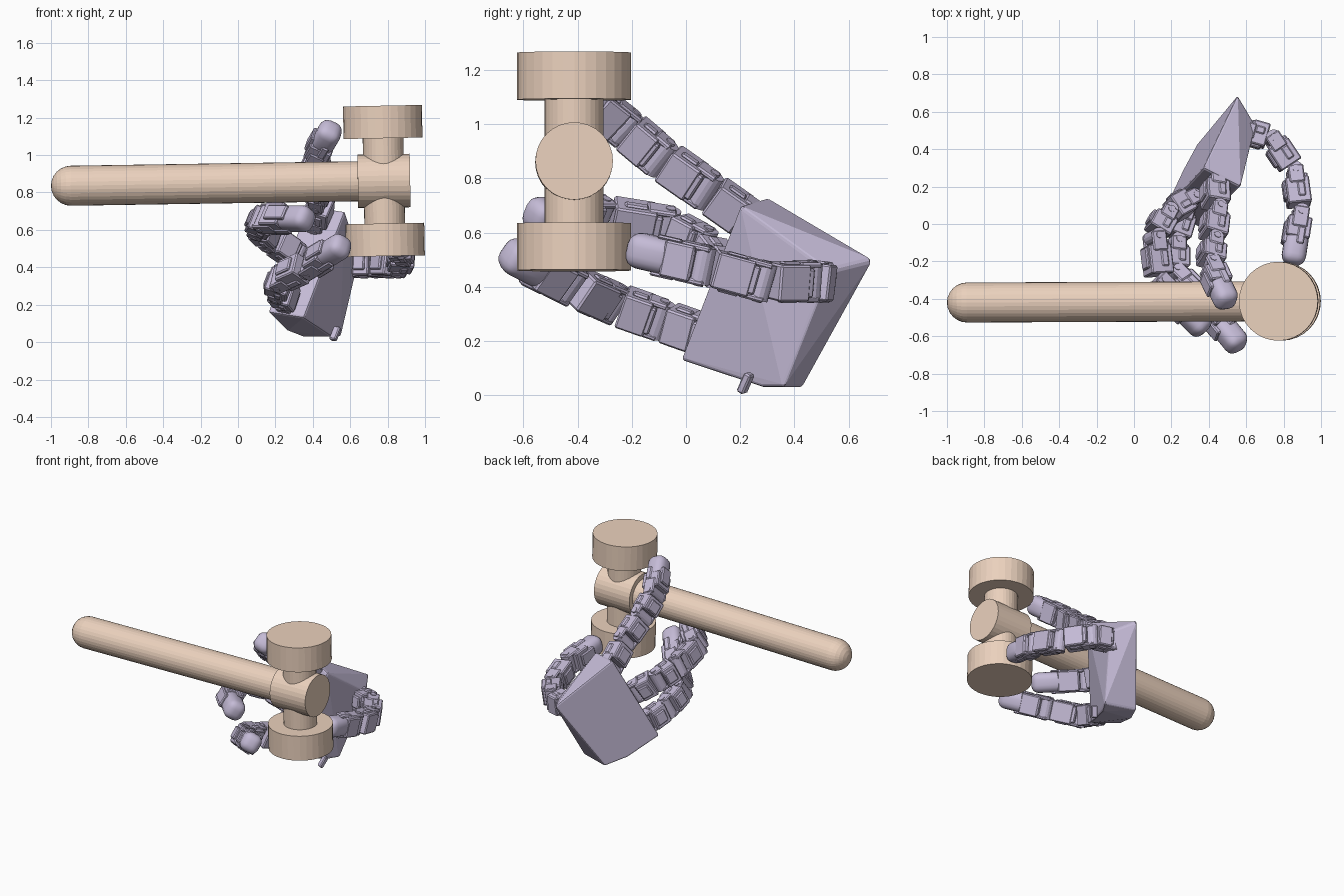
import bpy, bmesh
from math import sin, cos, pi
from mathutils import Vector, Matrix

if "Cube" in bpy.data.objects:
    bpy.data.objects.remove(bpy.data.objects["Cube"])


def material(name, rgb):
    m = bpy.data.materials.new(name)
    m.diffuse_color = (*rgb, 1)
    m.use_nodes = True
    m.node_tree.nodes["Principled BSDF"].inputs["Base Color"].default_value = m.diffuse_color
    return m


WOOD = material("wood", (0.83, 0.64, 0.51))
SHELL = material("shell", (0.56, 0.50, 0.68))


def finish(bm, name, mat, bevel=0, segments=1):
    bmesh.ops.recalc_face_normals(bm, faces=bm.faces)
    me = bpy.data.meshes.new(name)
    bm.to_mesh(me)
    bm.free()
    me.materials.append(mat)
    ob = bpy.data.objects.new(name, me)
    bpy.context.collection.objects.link(ob)
    if bevel:
        mod = ob.modifiers.new("bevel", 'BEVEL')
        mod.width, mod.segments = bevel, segments
        mod.limit_method, mod.angle_limit = 'ANGLE', 0.6
    return ob


def frame(origin, axis, side):
    """Matrix with z along axis and x close to side."""
    z = Vector(axis).normalized()
    x = Vector(side) - z * z.dot(Vector(side))
    x.normalize()
    m = Matrix((x, z.cross(x), z)).transposed().to_4x4()
    m.translation = Vector(origin)
    return m


def lathe(name, mat, profile, m, n=32):
    """Revolve (radius, height) points; ends are closed."""
    bm = bmesh.new()
    rings = [[bm.verts.new(m @ Vector((r * cos(2*pi*i/n), r * sin(2*pi*i/n), h))) for i in range(n)]
             for r, h in profile]
    for a, b in zip(rings, rings[1:]):
        for i in range(n):
            j = (i + 1) % n
            bm.faces.new((a[i], a[j], b[j], b[i]))
    bm.faces.new(rings[0])
    bm.faces.new(rings[-1])
    return finish(bm, name, mat)


def add_box(bm, m, centre, size):
    t = m @ Matrix.Translation(centre) @ Matrix.Diagonal((*size, 1))
    bmesh.ops.create_cube(bm, size=1, matrix=t)


def add_pin(bm, m, centre, radius, length):
    """Cylinder along the local x axis."""
    t = m @ Matrix.Translation(centre) @ Matrix.Rotation(pi / 2, 4, 'Y')
    bmesh.ops.create_cone(bm, cap_ends=True, segments=16, radius1=radius, radius2=radius,
                          depth=length, matrix=t)


# Mallet: handle with round end, barrel, and a cross piece with two caps
hub = Vector((0.78, -0.413, 0.862))
along, upright = Vector((1, 0.004, 0.0155)), Vector((-0.02, 0, 1))
R = 0.107
dome = [(max(0.004, R * sin(k * pi / 12)), -1.78 + R - R * cos(k * pi / 12)) for k in range(7)]
lathe("mallet_handle", WOOD, dome + [(R, -0.13)], frame(hub, along, upright))
lathe("mallet_barrel", WOOD, [(0.143, -0.14), (0.143, 0.14)], frame(hub, along, upright))
cross = frame(hub, upright, along)
lathe("mallet_neck", WOOD, [(0.109, -0.24), (0.109, 0.24)], cross)
for name, h in (("mallet_top_cap", 0.228), ("mallet_bottom_cap", -0.402)):
    lathe(name, WOOD, [(0.211, h), (0.211, h + 0.174)], cross)

# Palm: tapered slab, back face then grip face
palm = bmesh.new()
for p in [(0.37, 0.30, 0.73), (0.16, 0.07, 0.16), (0.34, 0.43, 0.03), (0.555, 0.69, 0.50),
          (0.57, 0.20, 0.70), (0.35, -0.02, 0.13), (0.50, 0.28, 0.03), (0.55, 0.36, 0.03),
          (0.65, 0.53, 0.46), (0.26, 0.29, 0.06)]:
    palm.verts.new(p)
bmesh.ops.convex_hull(palm, input=palm.verts)
bmesh.ops.dissolve_limit(palm, angle_limit=0.08, verts=palm.verts, edges=palm.edges)
finish(palm, "palm", SHELL, 0.012, 2)

N, L = Vector((0.88, -0.46, -0.08)), Vector((0.34, 0.38, 0.86))
nub = bmesh.new()
add_box(nub, frame((0.52, 0.22, 0.045), L, N), (0, 0, 0), (0.04, 0.03, 0.08))
finish(nub, "palm_nub", SHELL, 0.006)


def digit(name, points, side, w=0.135):
    """Chain of motor housings, yokes and pins ending in a rounded pad."""
    pts = [Vector(p) for p in points]
    for k, (a, b) in enumerate(zip(pts, pts[1:])):
        length = (b - a).length
        m = frame(a, b - a, side)
        last = k == len(pts) - 2
        parts = bmesh.new()
        # housing and rear cover
        body = 0.42 if last else 0.62
        add_box(parts, m, (0, 0, length * 0.5 if not last else length * 0.32),
                (w, w * 0.95, length * body))
        add_box(parts, m, (0, w * 0.3, length * 0.45), (w * 0.62, w * 0.55, length * 0.45))
        # yoke plates and their cross bar
        for s in (-1, 1):
            add_box(parts, m, (s * w * 0.47, 0, length * 0.12), (w * 0.16, w * 0.62, length * 0.42))
            add_box(parts, m, (s * w * 0.52, -w * 0.12, length * 0.5), (w * 0.1, w * 0.3, length * 0.35))
        add_box(parts, m, (0, -w * 0.3, length * 0.18), (w * 0.8, w * 0.3, length * 0.16))
        finish(parts, f"{name}_housing_{k + 1}", SHELL, 0.009, 1)
        # joint pin
        pin = bmesh.new()
        add_pin(pin, m, (0, 0, 0), w * 0.3, w * 1.02)
        add_pin(pin, m, (0, 0, 0), w * 0.14, w * 1.16)
        finish(pin, f"{name}_pin_{k + 1}", SHELL)
        if last:
            pad = bmesh.new()
            add_box(pad, m, (0, 0, length * 0.72), (w * 0.98, w * 0.95, length * 0.68))
            ob = finish(pad, f"{name}_tip", SHELL, w * 0.36, 4)
            for f in ob.data.polygons:
                f.use_smooth = True


# Three fingers and the thumb, following their bent joints
digit("upper_finger", [(0.43, 0.24, 0.64), (0.44, 0.07, 0.76), (0.42, -0.10, 0.88),
                       (0.41, -0.23, 0.99), (0.50, -0.42, 1.14)], L)
digit("middle_finger", [(0.31, 0.13, 0.46), (0.18, 0.06, 0.55), (0.11, -0.07, 0.62),
                        (0.14, -0.32, 0.66), (0.37, -0.56, 0.66)], L)
digit("lower_finger", [(0.27, 0.07, 0.22), (0.22, -0.10, 0.28), (0.22, -0.27, 0.34),
                       (0.38, -0.43, 0.41), (0.56, -0.65, 0.52)], L)
digit("thumb", [(0.60, 0.50, 0.42), (0.74, 0.46, 0.42), (0.86, 0.28, 0.42),
                (0.89, 0.06, 0.48), (0.85, -0.20, 0.54)], (0.1, 0.1, 1))
